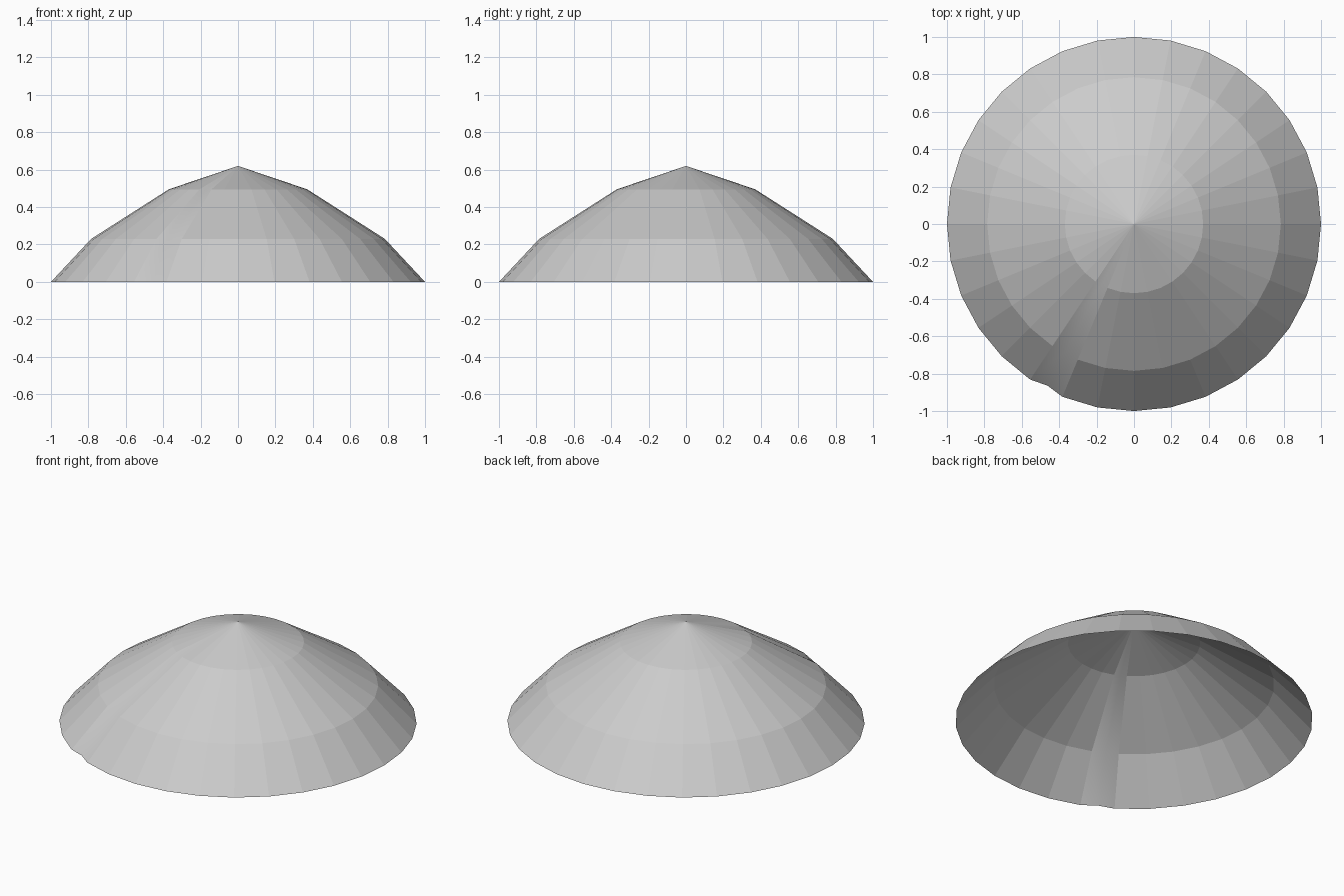
import bpy, bmesh
from math import sin, cos, radians

if "Cube" in bpy.data.objects:
    bpy.data.objects.remove(bpy.data.objects["Cube"])

SIDES = 32
STEP = 360 / SIDES
FOLD = 21                      # segment that holds the crease
PROFILE = [(1.0, 0.0), (0.785, 0.23), (0.37, 0.495)]
APEX = (0, 0, 0.62)


def ring_point(r, z, i):
    a = radians(i * STEP)
    return (r * cos(a), r * sin(a), z)


def build(name, columns, smooth):
    """Skin neighbouring columns of points and close them at the apex."""
    bm = bmesh.new()
    tip = bm.verts.new(APEX)
    cols = [[bm.verts.new(p) for p in col] for col in columns]
    for a, b in zip(cols, cols[1:]):
        for k in range(len(a) - 1):
            bm.faces.new((a[k], b[k], b[k + 1], a[k + 1]))
        bm.faces.new((a[-1], b[-1], tip))
    for f in bm.faces:
        f.smooth = smooth
    mesh = bpy.data.meshes.new(name)
    bm.to_mesh(mesh)
    bm.free()
    obj = bpy.data.objects.new(name, mesh)
    bpy.context.collection.objects.link(obj)
    return obj


def column(i, scale=1.0):
    return [ring_point(r * scale, z, i) for r, z in PROFILE]


# Faceted open canopy, all segments but one
build("canopy", [column(i) for i in range(FOLD + 1, FOLD + SIDES + 1)], False)

# Smooth, slightly creased strip filling the last segment
mid = cos(radians(STEP / 2)) - 0.015
build("creased_strip", [column(FOLD), column(FOLD + 0.5, mid), column(FOLD + 1)], True)
